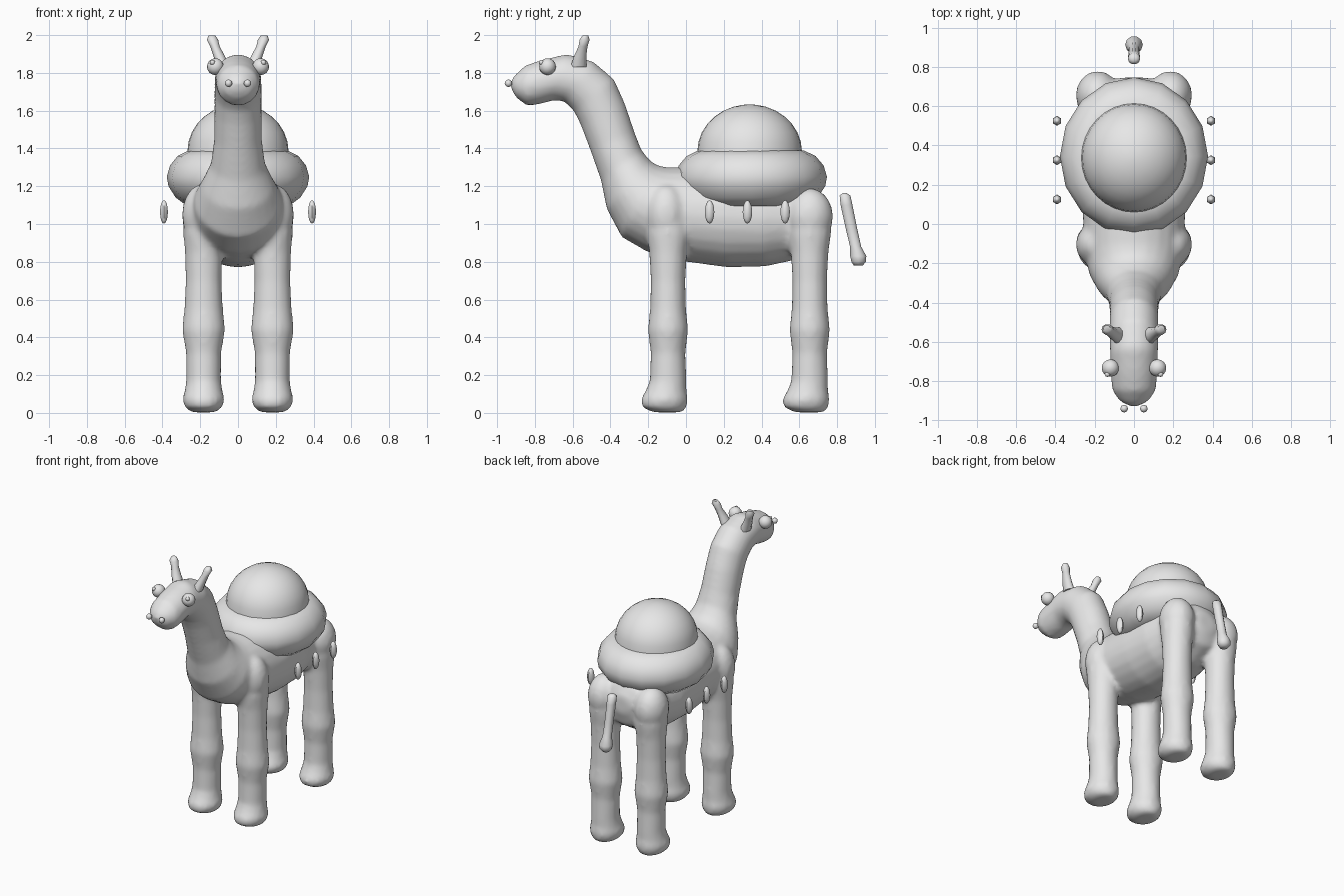
import bpy, bmesh, math
from mathutils import Vector

grey = bpy.data.materials.new("soft_grey")
grey.diffuse_color = (0.8, 0.8, 0.8, 1)


def finish(name, bm, angle=60):
    bmesh.ops.recalc_face_normals(bm, faces=bm.faces)
    mesh = bpy.data.meshes.new(name)
    bm.to_mesh(mesh)
    bm.free()
    mesh.materials.append(grey)
    for p in mesh.polygons:
        p.use_smooth = True
    ob = bpy.data.objects.new(name, mesh)
    bpy.context.collection.objects.link(ob)
    bpy.ops.object.select_all(action='DESELECT')
    ob.select_set(True)
    bpy.context.view_layer.objects.active = ob
    bpy.ops.object.shade_smooth_by_angle(angle=math.radians(angle))
    return ob


def loft(bm, rings, n=16):
    """Skin closed rings, each given as (centre, half axis, half axis)."""
    loops = []
    for c, u, v in rings:
        loops.append([bm.verts.new(Vector(c) + Vector(u) * math.cos(a) + Vector(v) * math.sin(a))
                      for a in (2 * math.pi * i / n for i in range(n))])
    for a, b in zip(loops, loops[1:]):
        for i in range(n):
            j = (i + 1) % n
            bm.faces.new((a[i], a[j], b[j], b[i]))
    bm.faces.new(loops[0])
    bm.faces.new(loops[-1])


def upright(points):
    """Level rings from (x, y, z, half width, half depth)."""
    return [((x, y, z), (rx, 0, 0), (0, ry, 0)) for x, y, z, rx, ry in points]


def ball(bm, centre, size, u=16, v=12):
    made = bmesh.ops.create_uvsphere(bm, u_segments=u, v_segments=v, radius=1)
    for vert in made['verts']:
        vert.co = Vector([c + s * k for c, s, k in zip(centre, size, vert.co)])


# Trunk, neck and head: (back y, back z, belly y, belly z, half width)
spine = [
    (0.745, 1.11, 0.745, 0.99, 0.07),
    (0.70, 1.19, 0.71, 0.89, 0.17),
    (0.58, 1.25, 0.58, 0.81, 0.23),
    (0.40, 1.28, 0.42, 0.775, 0.26),
    (0.20, 1.30, 0.22, 0.77, 0.265),
    (0.02, 1.30, 0.00, 0.80, 0.26),
    (-0.10, 1.30, -0.20, 0.85, 0.25),
    (-0.15, 1.31, -0.34, 0.93, 0.23),
    (-0.19, 1.335, -0.42, 1.08, 0.19),
    (-0.235, 1.39, -0.45, 1.23, 0.145),
    (-0.27, 1.48, -0.51, 1.40, 0.127),
    (-0.32, 1.63, -0.56, 1.53, 0.125),
    (-0.38, 1.765, -0.595, 1.60, 0.125),
    (-0.49, 1.86, -0.645, 1.65, 0.125),
    (-0.63, 1.90, -0.70, 1.655, 0.122),
    (-0.76, 1.87, -0.77, 1.635, 0.118),
    (-0.85, 1.84, -0.84, 1.625, 0.112),
    (-0.905, 1.79, -0.895, 1.665, 0.075),
    (-0.93, 1.755, -0.925, 1.71, 0.025),
]
body = bmesh.new()
loft(body, [((0, (a + c) / 2, (b + d) / 2), (w, 0, 0), (0, (a - c) / 2, (b - d) / 2))
            for a, b, c, d, w in spine], 24)

# Legs with knees and feet: (forward shift, z, half width, half depth)
leg = [
    (0.00, 0.003, 0.065, 0.08), (0.02, 0.03, 0.10, 0.118),
    (0.02, 0.07, 0.113, 0.127), (0.01, 0.12, 0.10, 0.108),
    (0.00, 0.17, 0.093, 0.098), (0.00, 0.32, 0.094, 0.093),
    (0.00, 0.44, 0.115, 0.108), (0.00, 0.55, 0.103, 0.096),
    (0.00, 0.70, 0.096, 0.093), (0.00, 0.85, 0.10, 0.10),
    (0.00, 0.95, 0.108, 0.115), (0.00, 1.08, 0.10, 0.11),
]
for side in (-1, 1):
    for y in (-0.095, 0.655):
        loft(body, upright([(side * 0.182, y - s, z, rx, ry) for s, z, rx, ry in leg]))
    # Shoulders and haunches
    ball(body, (side * 0.19, -0.105, 1.05), (0.107, 0.11, 0.16))
    ball(body, (side * 0.185, 0.655, 1.04), (0.112, 0.125, 0.15))
body_ob = finish("body", body, 80)
remesh = body_ob.modifiers.new("blend", 'REMESH')
remesh.mode = 'VOXEL'
remesh.voxel_size = 0.016
remesh.use_smooth_shade = True
smooth = body_ob.modifiers.new("soften", 'SMOOTH')
smooth.factor = 0.5
smooth.iterations = 7

# Saddle pad draped over the back: (radius, z)
bm = bmesh.new()
pad = [(0.16, 1.10), (0.27, 1.095), (0.33, 1.14), (0.368, 1.20),
       (0.377, 1.25), (0.36, 1.31), (0.32, 1.36), (0.265, 1.388)]
loft(bm, upright([(0, 0.345, z, r, r * 1.065) for r, z in pad]), 16)
finish("saddle_pad", bm)

# Domed hump
bm = bmesh.new()
steps = [math.radians(a) for a in (0, 12, 24, 36, 48, 60, 72, 82, 88)]
loft(bm, upright([(0, 0.337, 1.383 + 0.25 * math.sin(a), 0.268 * math.cos(a), 0.277 * math.cos(a))
                  for a in steps]), 32)
finish("hump", bm)

# Tail with tuft
bm = bmesh.new()
loft(bm, upright([
    (0, 0.840, 1.163, 0.015, 0.012), (0, 0.842, 1.15, 0.032, 0.030),
    (0, 0.850, 1.10, 0.030, 0.033), (0, 0.875, 0.98, 0.028, 0.032),
    (0, 0.898, 0.88, 0.030, 0.031), (0, 0.912, 0.83, 0.045, 0.045),
    (0, 0.914, 0.80, 0.043, 0.040), (0, 0.912, 0.78, 0.025, 0.025)]), 10)
finish("tail", bm)

for side, tag in ((-1, "left"), (1, "right")):
    # Ears
    bm = bmesh.new()
    loft(bm, upright([
        (side * 0.075, -0.570, 1.83, 0.035, 0.045), (side * 0.100, -0.560, 1.89, 0.030, 0.034),
        (side * 0.122, -0.545, 1.94, 0.025, 0.025), (side * 0.135, -0.537, 1.975, 0.030, 0.028),
        (side * 0.138, -0.532, 1.998, 0.018, 0.016)]), 10)
    finish("ear_" + tag, bm)
    # Eyes, pupils and nostrils
    bm = bmesh.new()
    ball(bm, (side * 0.12, -0.733, 1.833), (0.044,) * 3)
    finish("eye_" + tag, bm)
    bm = bmesh.new()
    ball(bm, (side * 0.135, -0.765, 1.855), (0.014,) * 3, 8, 6)
    finish("pupil_" + tag, bm)
    bm = bmesh.new()
    ball(bm, (side * 0.05, -0.94, 1.745), (0.02,) * 3, 8, 6)
    finish("nostril_" + tag, bm)
    # Hanging tassels
    for i, y in enumerate((0.125, 0.325, 0.525)):
        bm = bmesh.new()
        ball(bm, (side * 0.392, y, 1.064), (0.024, 0.025, 0.062), 6, 8)
        finish("tassel_%s_%d" % (tag, i + 1), bm)
